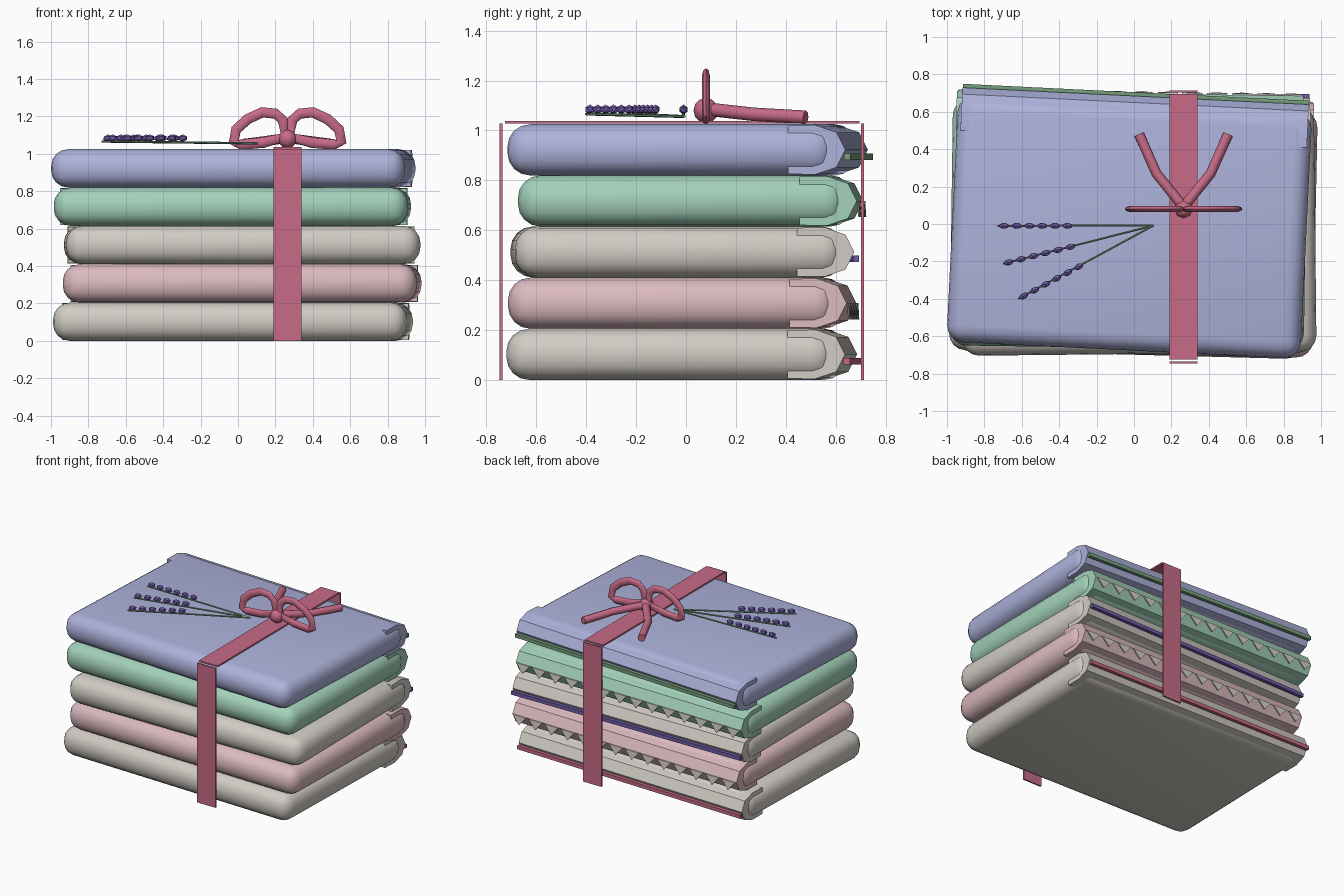
import bpy, bmesh, math
from mathutils import Vector, Matrix

if "Cube" in bpy.data.objects:
    bpy.data.objects.remove(bpy.data.objects["Cube"])


def material(name, r, g, b):
    lin = [((c + 0.055) / 1.055) ** 2.4 for c in (r, g, b)]
    m = bpy.data.materials.new(name)
    m.diffuse_color = (*lin, 1)
    m.use_nodes = True
    m.node_tree.nodes["Principled BSDF"].inputs["Base Color"].default_value = m.diffuse_color
    return m


LILAC = material("lilac cloth", 0.68, 0.70, 0.86)
MINT = material("mint cloth", 0.64, 0.82, 0.73)
CREAM = material("cream cloth", 0.82, 0.80, 0.77)
PINK = material("pink cloth", 0.86, 0.73, 0.75)
ROSE = material("rose ribbon", 0.78, 0.42, 0.53)
VIOLET = material("violet", 0.44, 0.36, 0.66)
SAGE = material("sage green", 0.46, 0.62, 0.49)


def finish(name, bm, mat, matrix=Matrix(), smooth=None):
    bmesh.ops.recalc_face_normals(bm, faces=bm.faces)
    me = bpy.data.meshes.new(name)
    bm.to_mesh(me)
    bm.free()
    me.materials.append(mat)
    ob = bpy.data.objects.new(name, me)
    bpy.context.collection.objects.link(ob)
    ob.matrix_world = matrix
    if smooth:
        bpy.ops.object.select_all(action='DESELECT')
        ob.select_set(True)
        bpy.context.view_layer.objects.active = ob
        bpy.ops.object.shade_smooth_by_angle(angle=math.radians(smooth))
    return ob


def box(name, lo, hi, mat, matrix=Matrix(), bevel=0):
    bm = bmesh.new()
    bmesh.ops.create_cube(bm, size=1)
    lo, hi = Vector(lo), Vector(hi)
    for v in bm.verts:
        v.co = (lo + hi) / 2 + v.co * (hi - lo)
    if bevel:
        bmesh.ops.bevel(bm, geom=bm.edges[:], offset=bevel, segments=4,
                        profile=0.5, affect='EDGES')
    return finish(name, bm, mat, matrix, 40 if bevel else None)


def prism(bm, profile, axis_offset):
    """Extrude a closed ring of points along a vector."""
    f = bm.faces.new([bm.verts.new(p) for p in profile])
    ext = bmesh.ops.extrude_face_region(bm, geom=[f])["geom"]
    bmesh.ops.translate(bm, vec=axis_offset,
                        verts=[v for v in ext if isinstance(v, bmesh.types.BMVert)])


def tube(name, pts, radius, mat, sides=8, flat=1.0, closed=False):
    """Sweep a ring along a path; flat squeezes it along y."""
    bm = bmesh.new()
    pts = [Vector(p) for p in pts]
    n = len(pts)
    rings = []
    for i, p in enumerate(pts):
        a = pts[(i - 1) % n] if closed else pts[max(i - 1, 0)]
        b = pts[(i + 1) % n] if closed else pts[min(i + 1, n - 1)]
        t = (b - a).normalized()
        ref = Vector((0, 1, 0)) if abs(t.y) < 0.5 else Vector((0, 0, 1))
        u = t.cross(ref).normalized()
        w = u.cross(t)
        ring = []
        for k in range(sides):
            ang = 2 * math.pi * k / sides
            d = (u * math.cos(ang) + w * math.sin(ang)) * radius
            d.y *= flat
            ring.append(bm.verts.new(p + d))
        rings.append(ring)
    for i in range(n if closed else n - 1):
        r, s = rings[i], rings[(i + 1) % n]
        for k in range(sides):
            j = (k + 1) % sides
            bm.faces.new((r[k], r[j], s[j], s[k]))
    if not closed:
        bm.faces.new(rings[0])
        bm.faces.new(rings[-1])
    return finish(name, bm, mat, smooth=50)


# Folded linens: body, open cuff at the back and a trim along the cuff
H = 0.205
linens = [  # cloth, centre x, centre y, turn, trim colour, trim kind
    (CREAM, -0.027, -0.038, -1.5, ROSE, "piping"),
    (PINK, 0.022, -0.036, -1.2, CREAM, "lace"),
    (CREAM, 0.022, -0.035, 0.6, VIOLET, "piping"),
    (MINT, -0.03, -0.002, -0.8, CREAM, "lace"),
    (LILAC, -0.025, -0.015, -2.8, SAGE, "piping"),
]
for i, (cloth, cx, cy, turn, trim, kind) in enumerate(linens):
    M = Matrix.Translation((cx, cy, H * (i + 0.5))) @ Matrix.Rotation(math.radians(turn), 4, 'Z')
    box(f"linen_body_{i}", (-0.947, -0.66, -H / 2), (0.947, 0.66, H / 2), cloth, M, bevel=0.09)
    half = [(0.47, 0.097), (0.58, 0.099), (0.665, 0.07), (0.70, 0.0)]
    ring = half + [(y, -z) for y, z in half[-2::-1]]
    bm = bmesh.new()
    prism(bm, [(-0.927, y, z) for y, z in ring], (1.854, 0, 0))
    finish(f"linen_cuff_{i}", bm, cloth, M, 25)
    if kind == "piping":
        box(f"cuff_piping_{i}", (-0.925, 0.695, -0.04), (0.925, 0.72, -0.014), trim, M)
    else:
        bm = bmesh.new()
        for k in range(14):
            x = -0.865 + k * 1.73 / 13
            prism(bm, [(x - 0.055, 0.700, 0.0), (x + 0.055, 0.700, 0.0), (x, 0.705, -0.065)],
                  (0, 0.008, 0))
        finish(f"lace_edge_{i}", bm, trim, M)

# Ribbon band over the stack
box("ribbon_top", (0.19, -0.725, 1.027), (0.34, 0.695, 1.038), ROSE)
box("ribbon_front", (0.19, -0.747, 0.0), (0.34, -0.736, 1.027), ROSE)
box("ribbon_back", (0.19, 0.702, 0.0), (0.34, 0.714, 1.027), ROSE)

# Bow: two upright loops, two tails and a knot
KX, KY = 0.265, 0.08
loop = [(0.015, 1.09), (0.025, 1.18), (0.065, 1.215), (0.135, 1.222), (0.215, 1.185),
        (0.275, 1.13), (0.288, 1.065), (0.25, 1.05), (0.13, 1.06)]
tail = [(0.0, 0.09, 1.085), (0.145, 0.27, 1.065), (0.238, 0.48, 1.053)]
for side, s in (("left", -1), ("right", 1)):
    tube(f"bow_loop_{side}", [(KX + s * x, KY, z) for x, z in loop], 0.028, ROSE,
         flat=0.55, closed=True)
    tube(f"bow_tail_{side}", [(KX + s * x, y, z) for x, y, z in tail], 0.027, ROSE)
bm = bmesh.new()
bmesh.ops.create_uvsphere(bm, u_segments=8, v_segments=6, radius=0.05)
finish("bow_knot", bm, ROSE, Matrix.Translation((KX, KY, 1.08)), 50)

# Flower sprigs: thin stems with a row of faceted buds
root = Vector((0.105, -0.008, 1.056))
sprigs = [((-0.73, -0.01), (-0.695, -0.01), (-0.355, -0.01)),
          ((-0.70, -0.212), (-0.67, -0.205), (-0.34, -0.122)),
          ((-0.62, -0.40), (-0.59, -0.385), (-0.295, -0.228))]
for i, (tip, first, last) in enumerate(sprigs):
    tube(f"sprig_stem_{i}", [root, (*tip, 1.066)], 0.006, SAGE, sides=6)
    a, b = Vector((*first, 1.084)), Vector((*last, 1.084))
    R = Matrix.Rotation(math.atan2(b.y - a.y, b.x - a.x), 4, 'Z')
    bm = bmesh.new()
    for k in range(6):
        bmesh.ops.create_icosphere(
            bm, subdivisions=1, radius=1,
            matrix=Matrix.Translation(a.lerp(b, k / 5)) @ R @ Matrix.Diagonal((0.029, 0.018, 0.02, 1)))
    finish(f"sprig_buds_{i}", bm, VIOLET)
